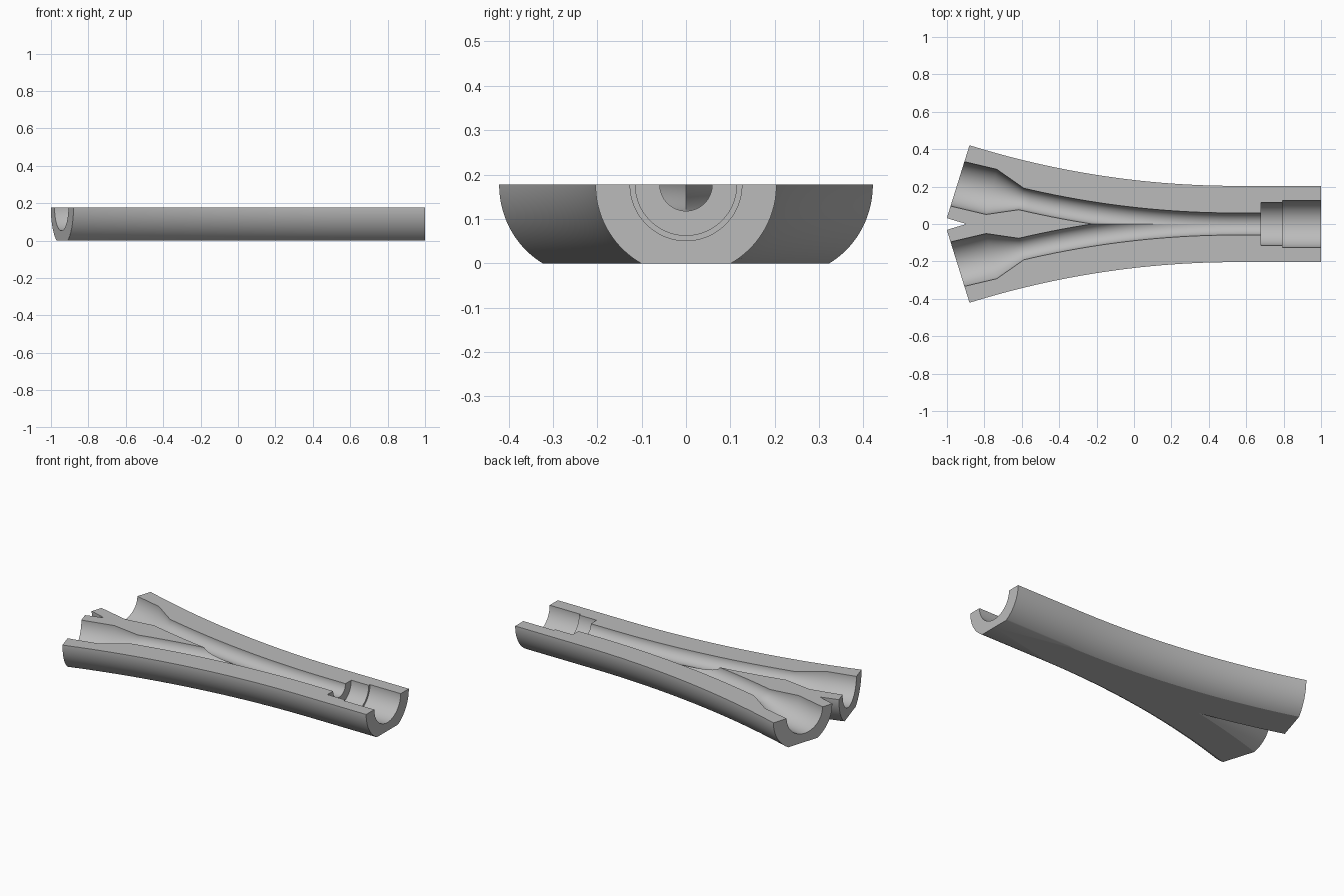
import bpy
import bmesh
from math import sin, cos, pi, radians

cube = bpy.data.objects.get("Cube")
if cube:
    bpy.data.objects.remove(cube)

TOP = 0.177        # height of the split plane and of the pipe axis
BEND = 5.0         # radius of the curved branch
BEND_X = 0.547     # where the bend starts
END_ANGLE = 0.302
SOCKET_ANGLE = 0.232
SIDES = 96


def on_bend(a, r):
    """Station on the bend: x, y, heading, radius."""
    return (BEND_X - BEND * sin(a), BEND * (1 - cos(a)), a, r)


def bend(end, r, steps):
    return [on_bend(end * i / steps, r) for i in range(steps + 1)]


def sweep(name, stations):
    """Closed round tube through the stations."""
    bm = bmesh.new()
    rings = []
    for x, y, a, r in stations:
        ring = []
        for i in range(SIDES):
            t = 2 * pi * (i + 0.5) / SIDES
            side = r * cos(t)
            ring.append(bm.verts.new((x + side * sin(a), y + side * cos(a), TOP + r * sin(t))))
        rings.append(ring)
    for p, q in zip(rings, rings[1:]):
        for i in range(SIDES):
            j = (i + 1) % SIDES
            bm.faces.new((p[i], p[j], q[j], q[i]))
    bm.faces.new(rings[0])
    bm.faces.new(rings[-1])
    bmesh.ops.recalc_face_normals(bm, faces=bm.faces)
    return make_object(name, bm)


def make_object(name, bm):
    mesh = bpy.data.meshes.new(name)
    bm.to_mesh(mesh)
    bm.free()
    obj = bpy.data.objects.new(name, mesh)
    bpy.context.collection.objects.link(obj)
    return obj


def apply(obj, kind, **settings):
    mod = obj.modifiers.new(kind.title(), kind)
    for key, value in settings.items():
        setattr(mod, key, value)
    bpy.ops.object.select_all(action="DESELECT")
    bpy.context.view_layer.objects.active = obj
    obj.select_set(True)
    bpy.ops.object.modifier_apply(modifier=mod.name)


def cut(obj, tool, operation):
    tool.hide_render = True
    apply(obj, "BOOLEAN", object=tool, operation=operation, solver="EXACT")
    bpy.data.objects.remove(tool)


# Outer pipe: straight stem, then one curved branch
body = sweep("split_y_pipe", [(1, 0, 0, 0.204)] + bend(END_ANGLE, 0.204, 32))

# Bore: stepped socket, narrow channel, flared straight socket
x, y, a, r = on_bend(SOCKET_ANGLE, 0.059)
flare = [(x - d * cos(a), y + d * sin(a), a, 0.124) for d in (0.164, 0.5)]
steps = [(1.1, 0.126), (0.795, 0.126), (0.795, 0.114), (0.678, 0.114), (0.678, r)]
bore = sweep("bore_cutter", [(sx, 0, 0, sr) for sx, sr in steps] + bend(a, r, 26) + flare)
cut(body, bore, "DIFFERENCE")

# Keep one branch side, between the flat base and the split plane
bm = bmesh.new()
bmesh.ops.create_cube(bm, size=1)
for v in bm.verts:
    v.co = (v.co.x * 4, v.co.y + 0.5, (v.co.z + 0.5) * TOP)
cut(body, make_object("keep_block", bm), "INTERSECT")

# Open the centre plane and mirror to get both branches
bm = bmesh.new()
bm.from_mesh(body.data)
inner = [f for f in bm.faces if all(abs(v.co.y) < 1e-5 for v in f.verts)]
bmesh.ops.delete(bm, geom=inner, context="FACES")
bm.to_mesh(body.data)
bm.free()
apply(body, "MIRROR", use_axis=(False, True, False), merge_threshold=0.0001)
bpy.ops.object.shade_smooth_by_angle(angle=radians(30))

# Plain grey
grey = bpy.data.materials.new("grey")
grey.use_nodes = True
colour = (0.5, 0.5, 0.5, 1)
grey.diffuse_color = colour
grey.node_tree.nodes["Principled BSDF"].inputs["Base Color"].default_value = colour
body.data.materials.clear()
body.data.materials.append(grey)
